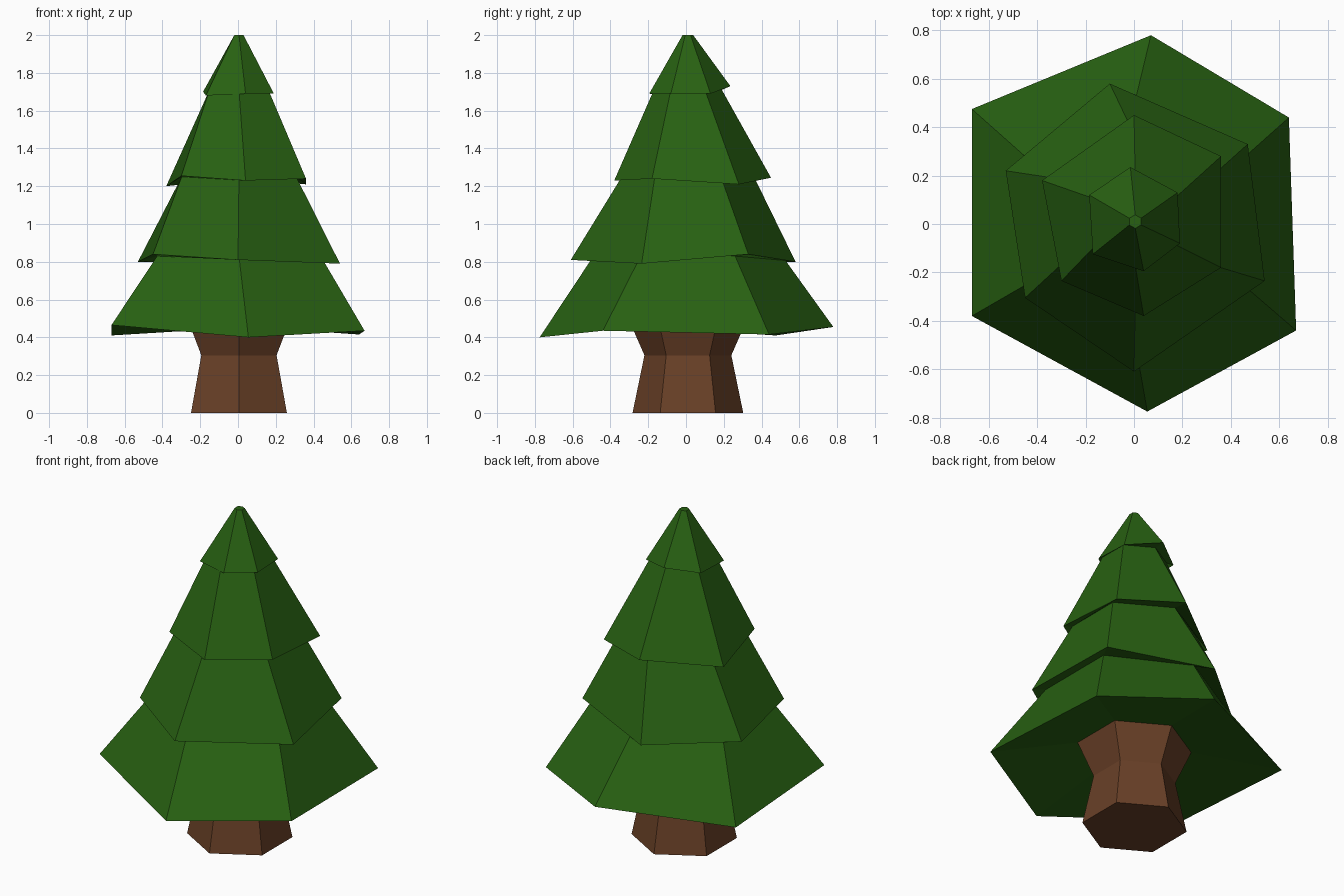
import bpy
import bmesh
import math

default_cube = bpy.data.objects.get("Cube")
if default_cube:
    bpy.data.objects.remove(default_cube, do_unlink=True)


def make_material(name, colour):
    material = bpy.data.materials.new(name)
    material.use_nodes = True
    material.diffuse_color = (*colour, 1)
    shader = next(n for n in material.node_tree.nodes if n.type == "BSDF_PRINCIPLED")
    shader.inputs["Base Color"].default_value = (*colour, 1)
    shader.inputs["Roughness"].default_value = 1
    return material


def hexagon(radius, height):
    """Regular ring starting at the front corner and running towards +x."""
    points = []
    for corner in range(6):
        angle = math.radians(60 * corner - 90)
        points.append((0.005 + radius * math.cos(angle),
                       0.01 + radius * math.sin(angle), height))
    return points


def loft(name, rings, material, cap_start=False, cap_end=False):
    """Join six-cornered rings, listed from the bottom up, with flat quads."""
    bm = bmesh.new()
    loops = [[bm.verts.new(point) for point in ring] for ring in rings]
    for lower, upper in zip(loops, loops[1:]):
        for i in range(6):
            j = (i + 1) % 6
            bm.faces.new((lower[i], lower[j], upper[j], upper[i]))
    if cap_start:
        bm.faces.new(list(reversed(loops[0])))
    if cap_end:
        bm.faces.new(loops[-1])
    mesh = bpy.data.meshes.new(name)
    bm.to_mesh(mesh)
    bm.free()
    mesh.materials.append(material)
    part = bpy.data.objects.new(name, mesh)
    bpy.context.collection.objects.link(part)
    return part


bark = make_material("bark brown", (0.141, 0.051, 0.020))
needles = make_material("needle green", (0.021, 0.120, 0.006))

# Trunk: pinched waist, flaring into the foliage
trunk_top = hexagon(0.32, 0.51)
loft("trunk", [hexagon(0.293, 0), hexagon(0.23, 0.305), trunk_top], bark, cap_start=True)

# Uneven drooping lips of the foliage tiers, front corner first
lips = {
    "bottom_tier": [(0.055, -0.775, 0.4), (0.67, -0.44, 0.435), (0.64, 0.44, 0.415),
                    (0.07, 0.78, 0.455), (-0.67, 0.475, 0.41), (-0.67, -0.38, 0.465)],
    "lower_middle_tier": [(0, -0.61, 0.81), (0.54, -0.235, 0.79), (0.47, 0.33, 0.84),
                          (-0.1, 0.58, 0.8), (-0.53, 0.22, 0.8), (-0.45, -0.305, 0.84)],
    "upper_middle_tier": [(0.04, -0.38, 1.23), (0.36, -0.18, 1.24), (0.36, 0.28, 1.21),
                          (0, 0.45, 1.245), (-0.38, 0.18, 1.2), (-0.3, -0.235, 1.255)],
    "top_tier": [(0.04, -0.195, 1.69), (0.19, -0.08, 1.69), (0.18, 0.13, 1.69),
                 (-0.015, 0.235, 1.73), (-0.185, 0.12, 1.7), (-0.17, -0.125, 1.68)],
}

# Each tier tucks under the lip of the next one up
necks = [hexagon(0.5, 0.83), hexagon(0.35, 1.25), hexagon(0.18, 1.71), hexagon(0.028, 2)]
underside = trunk_top
for (name, lip), neck in zip(lips.items(), necks):
    loft(name, [underside, lip, neck], needles, cap_end=(name == "top_tier"))
    underside = neck
